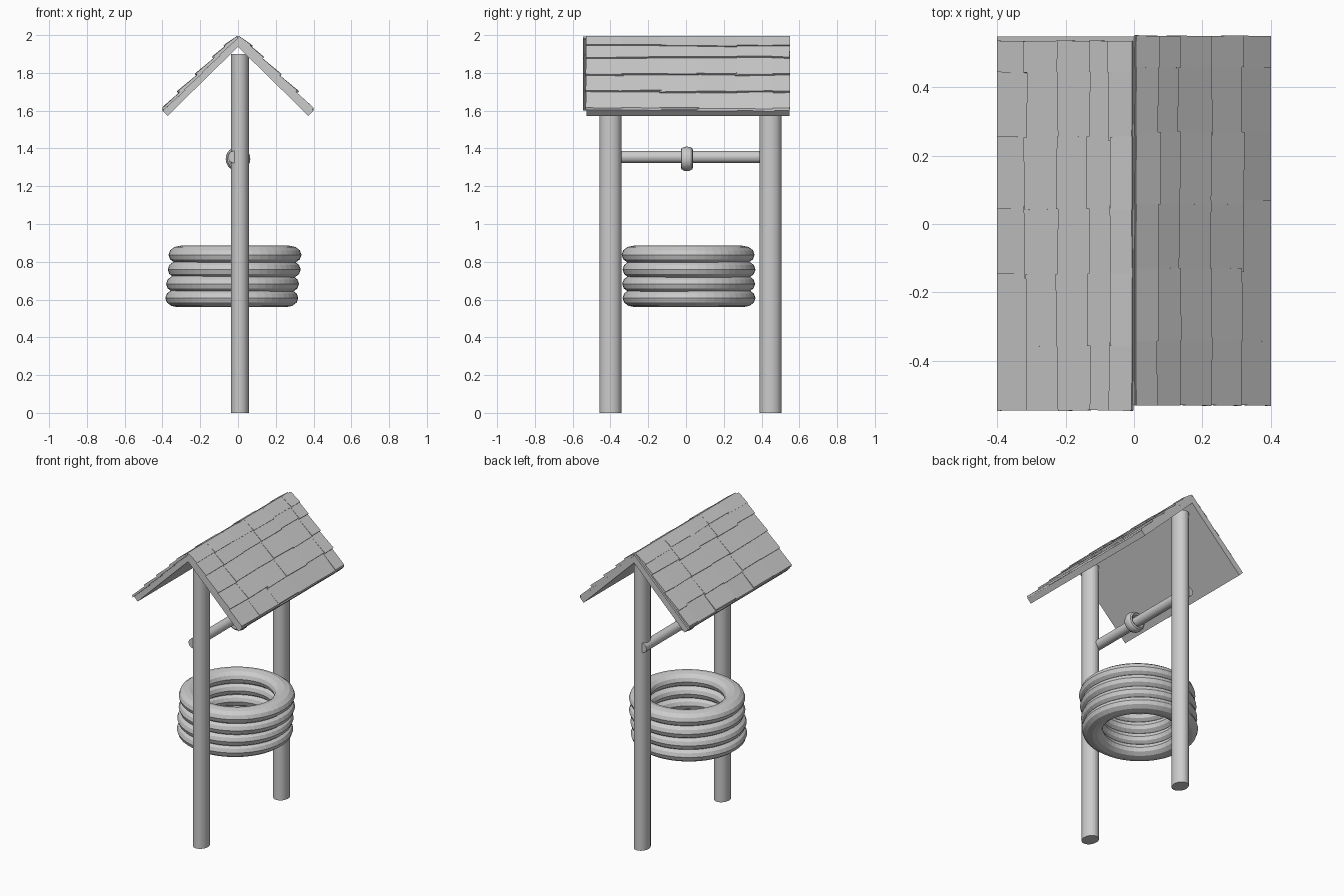
import bpy, bmesh, math, random
from mathutils import Matrix, Vector

if "Cube" in bpy.data.objects:
    bpy.data.objects.remove(bpy.data.objects["Cube"])

random.seed(4)
grey = bpy.data.materials.new("plain grey")
grey.diffuse_color = (0.6, 0.6, 0.6, 1)
grey.use_nodes = True
grey.node_tree.nodes["Principled BSDF"].inputs["Base Color"].default_value = grey.diffuse_color


def finish(name, bm):
    bmesh.ops.recalc_face_normals(bm, faces=bm.faces)
    me = bpy.data.meshes.new(name)
    bm.to_mesh(me)
    bm.free()
    me.materials.append(grey)
    ob = bpy.data.objects.new(name, me)
    bpy.context.collection.objects.link(ob)
    return ob


def cylinder(name, matrix, segments=32):
    bm = bmesh.new()
    bmesh.ops.create_cone(bm, cap_ends=True, segments=segments, radius1=1,
                          radius2=1, depth=1, matrix=matrix)
    return finish(name, bm)


def ring(name, major, tube_r, tube_h, matrix, n=48, m=12):
    # torus with an elliptical tube section
    bm = bmesh.new()
    rows = []
    for i in range(n):
        a = 2 * math.pi * i / n
        row = []
        for j in range(m):
            b = 2 * math.pi * j / m
            r = major + tube_r * math.cos(b)
            row.append(bm.verts.new(matrix @ Vector(
                (r * math.cos(a), r * math.sin(a), tube_h * math.sin(b)))))
        rows.append(row)
    for i in range(n):
        for j in range(m):
            k, l = (i + 1) % n, (j + 1) % m
            bm.faces.new((rows[i][j], rows[k][j], rows[k][l], rows[i][l]))
    return finish(name, bm)


def prism(bm, profile, y0, y1):
    # extrude an x-z profile along y
    a = [bm.verts.new((x, y0, z)) for x, z in profile]
    b = [bm.verts.new((x, y1, z)) for x, z in profile]
    n = len(profile)
    bm.faces.new(a)
    bm.faces.new(b[::-1])
    for i in range(n):
        bm.faces.new((a[i], b[i], b[(i + 1) % n], a[(i + 1) % n]))
    return a + b


# Posts
for name, y in (("front_post", -0.40), ("back_post", 0.447)):
    cylinder(name, Matrix.Translation((0.01, y, 0.95)) @
             Matrix.Diagonal((0.048, 0.058, 1.9, 1)))

# Stacked rings of the well wall
for i, (x, y, z) in enumerate(((-0.033, 0.016, 0.608), (-0.029, 0.014, 0.683),
                               (-0.020, 0.016, 0.759), (-0.016, 0.011, 0.837))):
    ring(f"well_ring_{i + 1}", 0.288, 0.064, 0.048, Matrix.Translation((x, y, z)))

# Axle and its winding ring
turn = Matrix.Rotation(math.pi / 2, 4, 'X')
cylinder("axle", Matrix.Translation((-0.02, 0.023, 1.355)) @ turn @
         Matrix.Diagonal((0.032, 0.032, 0.94, 1)))
ring("rope_winding", 0.047, 0.018, 0.032, Matrix.Translation((0, 0.005, 1.345)) @ turn)

# Roof: one slab per slope, then overlapping shingles
APEX = 1.994
slope = Vector((0.4, 0, 1.6 - APEX)).normalized()
normal = Vector((-slope.z, 0, slope.x))
columns = (-0.53, -0.33, -0.13, 0.07, 0.27, 0.47, 0.55)
butts = (0.56, 0.43, 0.30, 0.17, 0.085)  # lower edge of each row, from the ridge

for side, label, shift in ((1, "right", 0.0), (-1, "left", -0.015)):
    bm = bmesh.new()
    prism(bm, [(0, APEX), (side * 0.4, 1.6), (side * 0.373, 1.572), (0, 1.938)],
          -0.527, 0.548)
    finish(f"{label}_roof_slab", bm)

    bm = bmesh.new()
    for r, butt in enumerate(butts):
        for c in range(len(columns) - 1):
            s1 = butt + random.uniform(-0.006, 0.006)
            s0 = max(butt - 0.16, 0.004)
            y0, y1 = columns[c] + shift, columns[c + 1] + shift
            if c:
                y0 -= 0.012
            lift = 0.016 + 0.003 * (c % 2)
            pts = []
            for s, h in ((s0, 0.005), (s1, lift), (s1, lift - 0.018), (s0, -0.008)):
                p = slope * s + normal * h
                pts.append((side * max(p.x, 0), APEX + p.z))
            verts = prism(bm, pts, y0, y1)
            # slight skew of each shingle
            mid = sum((v.co for v in verts), Vector()) / 8
            skew = Matrix.Rotation(math.radians(random.uniform(-1.3, 1.3)), 3,
                                   Vector((side * normal.x, 0, normal.z)))
            bmesh.ops.rotate(bm, verts=verts, cent=mid, matrix=skew)
            for v in verts:
                v.co.x = side * min(max(side * v.co.x, 0), 0.4)
                v.co.z = min(v.co.z, 2.0)
    finish(f"{label}_shingles", bm)
